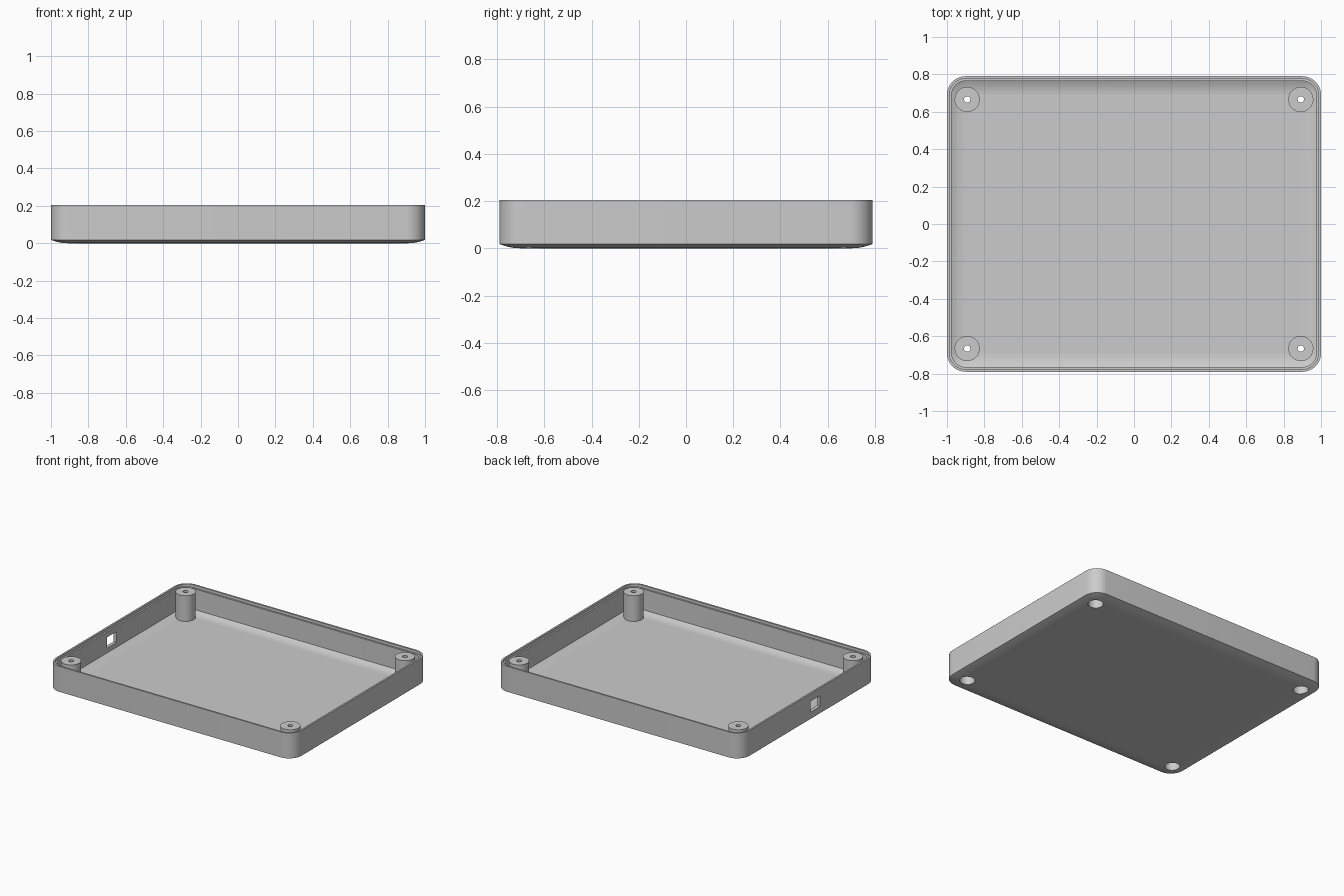
import bpy, bmesh, math
from mathutils import Matrix, Vector

cube = bpy.data.objects.get("Cube")
if cube:
    bpy.data.objects.remove(cube, do_unlink=True)

HX, HY, H = 1.0, 0.79, 0.205      # half width, half depth, height
CORNER = 0.1                      # outer corner radius
POST_X, POST_Y = 0.892, 0.666
POST_R, BORE_R, SCREW_R = 0.067, 0.051, 0.017
POST_SPOTS = [(sx * POST_X, sy * POST_Y) for sx in (-1, 1) for sy in (-1, 1)]

grey = bpy.data.materials.new("light grey plastic")
grey.use_nodes = True
tone = (0.6, 0.6, 0.6, 1)
grey.diffuse_color = tone
bsdf = next(n for n in grey.node_tree.nodes if n.type == 'BSDF_PRINCIPLED')
bsdf.inputs["Base Color"].default_value = tone


def make_object(name, bm):
    bmesh.ops.recalc_face_normals(bm, faces=bm.faces)
    mesh = bpy.data.meshes.new(name)
    bm.to_mesh(mesh)
    bm.free()
    mesh.materials.append(grey)
    obj = bpy.data.objects.new(name, mesh)
    bpy.context.collection.objects.link(obj)
    return obj


def make_active(obj):
    bpy.ops.object.select_all(action='DESELECT')
    obj.select_set(True)
    bpy.context.view_layer.objects.active = obj


def smooth(obj):
    make_active(obj)
    bpy.ops.object.shade_smooth_by_angle(angle=math.radians(30))


def rounded_ring(bm, inset, z, steps=10):
    """Rounded rectangle of vertices, inset from the outer wall."""
    r = CORNER - inset
    verts = []
    for q, (sx, sy) in enumerate([(1, 1), (-1, 1), (-1, -1), (1, -1)]):
        for i in range(steps + 1):
            a = math.pi / 2 * (q + i / steps)
            verts.append(bm.verts.new((sx * (HX - CORNER) + r * math.cos(a),
                                       sy * (HY - CORNER) + r * math.sin(a), z)))
    return verts


def bridge(bm, a, b):
    n = len(a)
    for i in range(n):
        j = (i + 1) % n
        bm.faces.new((a[i], a[j], b[j], b[i]))


# Open tray: crowned underside, wall, stepped rim, inner wall, dished floor
section = [(0.09, 0), (0.06, 0.002), (0.03, 0.008), (0, 0.018),
           (0, H), (0.013, H), (0.013, H - 0.02), (0.025, H - 0.02),
           (0.025, 0.032), (0.05, 0.02), (0.075, 0.015), (0.095, 0.013)]
bm = bmesh.new()
rings = [rounded_ring(bm, inset, z) for inset, z in section]
for a, b in zip(rings, rings[1:]):
    bridge(bm, a, b)
bm.faces.new(rings[0])
bm.faces.new(rings[-1])
shell = make_object("tray_shell", bm)

# Cutter: screw bores through the floor and a port in the right wall
bm = bmesh.new()
for x, y in POST_SPOTS:
    bmesh.ops.create_cone(bm, cap_ends=True, segments=40, radius1=BORE_R,
                          radius2=BORE_R, depth=0.1,
                          matrix=Matrix.Translation((x, y, 0)))
port = Matrix.Translation((-HX, -0.075, 0.107)) @ Matrix.Diagonal((0.12, 0.11, 0.08, 1))
bmesh.ops.create_cube(bm, size=1, matrix=port)
cutter = make_object("hole_cutter", bm)
cutter.hide_render = True

cut = shell.modifiers.new("holes", 'BOOLEAN')
cut.operation = 'DIFFERENCE'
cut.solver = 'EXACT'
cut.object = cutter
make_active(shell)
bpy.ops.object.modifier_apply(modifier=cut.name)
bpy.data.objects.remove(cutter, do_unlink=True)
smooth(shell)

# Corner screw posts: hollow turned shape with a counterbore from below
post_profile = [(POST_R, 0.008), (POST_R, 0.202), (SCREW_R, 0.202),
                (SCREW_R, 0.15), (BORE_R, 0.15), (BORE_R, 0.008)]
for k, (x, y) in enumerate(POST_SPOTS):
    bm = bmesh.new()
    loops = []
    for r, z in post_profile:
        loops.append([bm.verts.new(Vector((x + r * math.cos(math.tau * i / 40),
                                           y + r * math.sin(math.tau * i / 40), z)))
                      for i in range(40)])
    for a, b in zip(loops, loops[1:] + loops[:1]):
        bridge(bm, a, b)
    smooth(make_object(f"screw_post_{k + 1}", bm))
